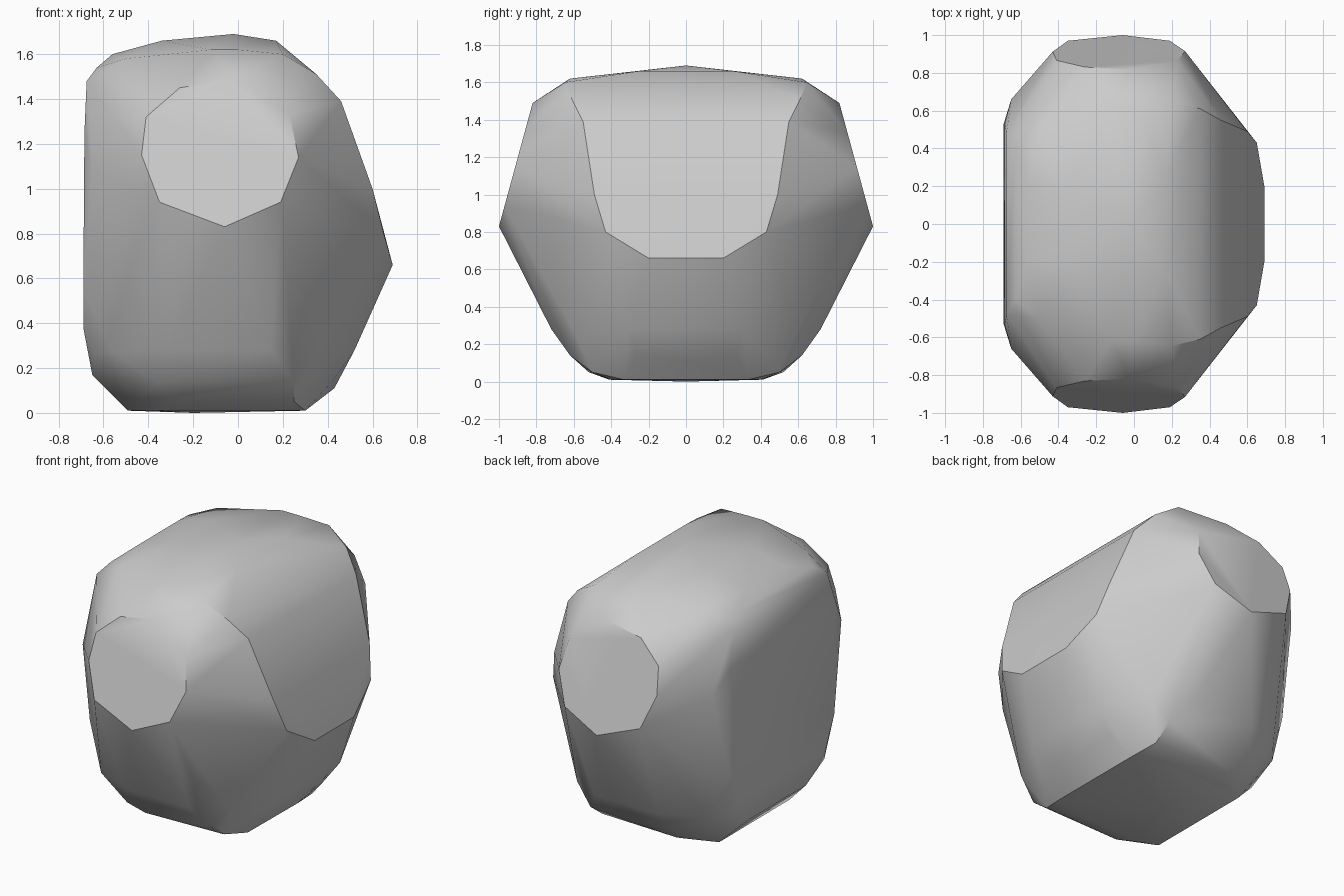
import bpy
import bmesh
from math import radians

default_cube = bpy.data.objects.get("Cube")
if default_cube:
    bpy.data.objects.remove(default_cube, do_unlink=True)


def flat_material(name, colour):
    material = bpy.data.materials.new(name)
    material.use_nodes = True
    material.diffuse_color = colour
    for node in material.node_tree.nodes:
        if node.type == "BSDF_PRINCIPLED":
            node.inputs["Base Color"].default_value = colour
            node.inputs["Roughness"].default_value = 0.8
    return material


def mirrored_hull(name, corners, material):
    """Wrap corner points, mirrored front to back, in one convex skin."""
    bm = bmesh.new()
    for x, y, z in corners:
        for side in ((1, -1) if y else (1,)):
            bm.verts.new((x, y * side, z))
    bmesh.ops.convex_hull(bm, input=bm.verts[:], use_existing_faces=False)
    inner_points = [v for v in bm.verts if not v.link_faces]
    bmesh.ops.delete(bm, geom=inner_points, context="VERTS")
    # Merge the triangles of the flat facets
    bmesh.ops.dissolve_limit(bm, angle_limit=radians(1), verts=bm.verts[:],
                             edges=bm.edges[:], use_dissolve_boundaries=False)
    bmesh.ops.recalc_face_normals(bm, faces=bm.faces[:])
    mesh = bpy.data.meshes.new(name)
    bm.to_mesh(mesh)
    bm.free()
    mesh.materials.append(material)
    body = bpy.data.objects.new(name, mesh)
    bpy.context.scene.collection.objects.link(body)
    return body


# Tilted eight-sided end facet: outline in x and z, leaning inward with height
end_outline = [(-.06, .83), (.19, .94), (.27, 1.14), (.23, 1.33),
               (-.02, 1.49), (-.26, 1.45), (-.41, 1.32), (-.43, 1.15),
               (-.35, .94)]
end_facet = [(x, 1 - .273 * (z - .83), z) for x, z in end_outline]

# Bulging flank, curving from the widest point up to the crown
flank = [(.69, .2, .66), (.65, .43, .8), (.6, .49, 1), (.53, .52, 1.2),
         (.46, .55, 1.39), (.35, .61, 1.51), (.2, .645, 1.6)]

# Gently domed crown
crown = [(-.02, 0, 1.69), (.17, .25, 1.66), (-.34, .2, 1.66),
         (0, .62, 1.62), (-.12, .62, 1.62), (-.5, .5, 1.58),
         (-.56, .2, 1.6), (-.63, .4, 1.54)]

# Flat upright wall and its bevelled rim
wall = [(-.675, .48, 1.48), (-.685, .53, 1.25), (-.69, .53, .55),
        (-.69, .45, .38), (-.65, .66, 1.1), (-.65, .3, .17),
        (-.64, .5, .26), (-.56, .6, .27)]

# Flat underside and the rounded belly above it
underside = [(-.2, 0, 0), (-.49, .36, .01), (.3, .33, .01),
             (-.36, .41, .01), (.2, .4, .01)]
belly = [(-.3, .52, .05), (.25, .5, .05), (-.36, .62, .14), (.25, .62, .14),
         (.43, 0, .11), (.42, .27, .14), (-.3, .72, .28), (.15, .72, .28),
         (.36, .6, .27), (.52, .3, .28), (.6, .25, .46)]

stone_grey = flat_material("stone grey", (.6, .6, .6, 1))
boulder = mirrored_hull("boulder",
                        end_facet + flank + crown + wall + underside + belly,
                        stone_grey)

# Smooth rounded areas while keeping the facet borders crisp
bpy.ops.object.select_all(action="DESELECT")
boulder.select_set(True)
bpy.context.view_layer.objects.active = boulder
bpy.ops.object.shade_smooth_by_angle(angle=radians(30))
